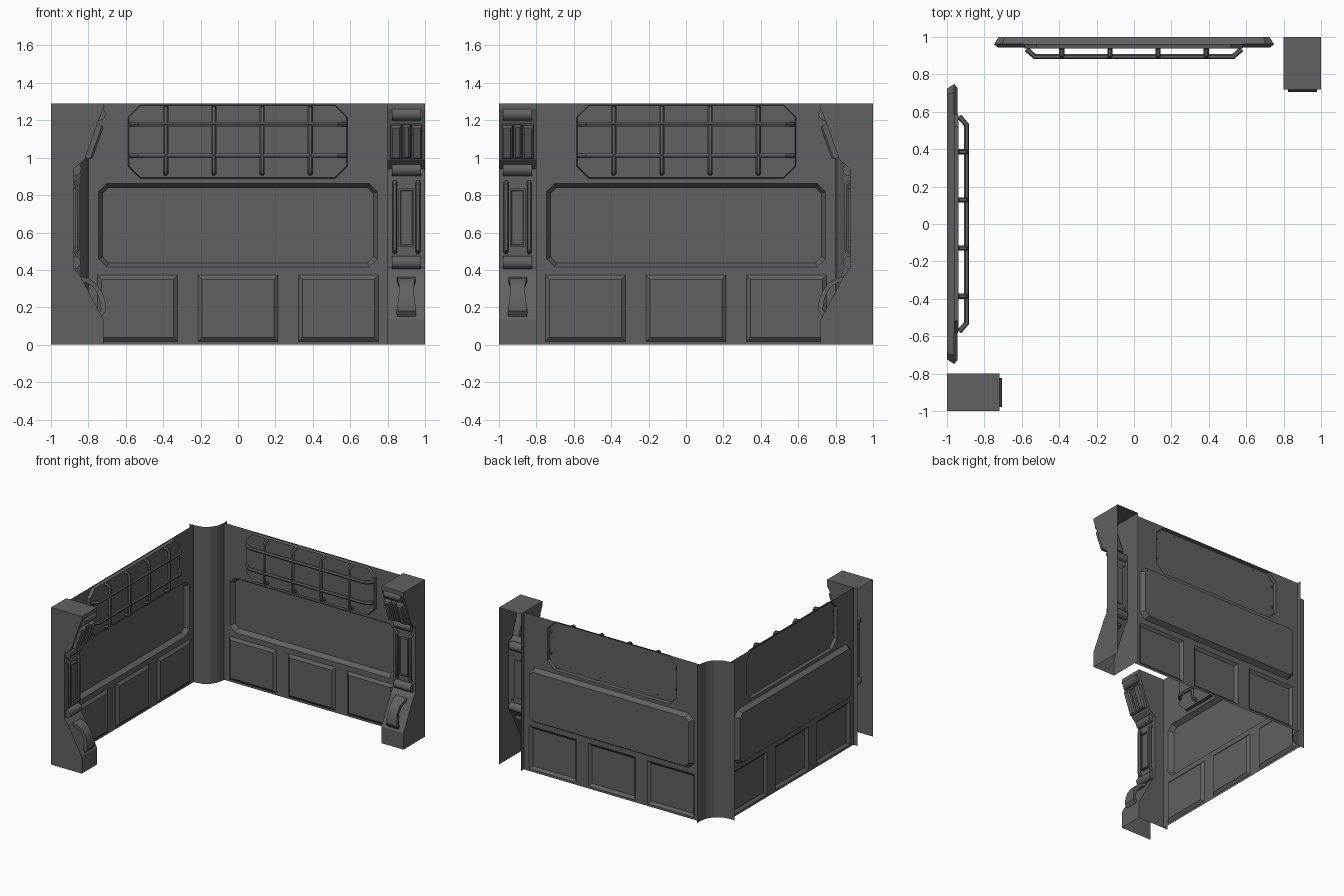
import bpy, bmesh, math
from mathutils import Matrix, Vector

if "Cube" in bpy.data.objects:
    bpy.data.objects.remove(bpy.data.objects["Cube"])

H, W = 1.29, 0.963          # wall height, wall plane distance
SWAP = Matrix(((0, -1, 0, 0), (-1, 0, 0, 0), (0, 0, 1, 0), (0, 0, 0, 1)))
DARK = bpy.data.materials.new("dark_grey")
DARK.diffuse_color = (0.12, 0.12, 0.12, 1)
DARK.use_nodes = True
DARK.node_tree.nodes["Principled BSDF"].inputs["Base Color"].default_value = DARK.diffuse_color


def place(name, me, smooth=False, mirror=True):
    """Link the mesh as part of the back wall, and mirror it onto the left wall."""
    me.materials.clear()
    me.materials.append(DARK)
    if smooth:
        me.shade_smooth()
        me.set_sharp_from_angle(angle=math.radians(32))
    bpy.context.collection.objects.link(bpy.data.objects.new("back_" + name if mirror else name, me))
    if mirror:
        other = me.copy()
        other.transform(SWAP)
        other.flip_normals()
        bpy.context.collection.objects.link(bpy.data.objects.new("left_" + name, other))


def finish(name, bm, smooth=False, mirror=True):
    me = bpy.data.meshes.new(name)
    bm.to_mesh(me)
    bm.free()
    place(name, me, smooth, mirror)


def face_front(bm):
    bmesh.ops.recalc_face_normals(bm, faces=bm.faces)
    if sum(f.normal.y * f.calc_area() for f in bm.faces) > 0:
        bmesh.ops.reverse_faces(bm, faces=bm.faces)


def outline(x0, x1, z0, z1, c=0):
    if c == 0:
        return [(x0, z0), (x1, z0), (x1, z1), (x0, z1)]
    return [(x0 + c, z0), (x1 - c, z0), (x1, z0 + c), (x1, z1 - c),
            (x1 - c, z1), (x0 + c, z1), (x0, z1 - c), (x0, z0 + c)]


def pipe(name, pts, r):
    cu = bpy.data.curves.new(name, 'CURVE')
    cu.dimensions = '3D'
    cu.bevel_depth, cu.bevel_resolution, cu.use_fill_caps = r, 1, True
    sp = cu.splines.new('POLY')
    sp.points.add(len(pts) - 1)
    for p, co in zip(sp.points, pts):
        p.co = (*co, 1)
    ob = bpy.data.objects.new(name, cu)
    bpy.context.collection.objects.link(ob)
    me = bpy.data.meshes.new_from_object(ob.evaluated_get(bpy.context.evaluated_depsgraph_get()))
    bpy.data.objects.remove(ob)
    place(name, me, True)


def block(name, center, size, tilt=0, bevel=0.006, inset=0):
    bm = bmesh.new()
    bmesh.ops.create_cube(bm, size=1, matrix=Matrix.Diagonal((*size, 1)))
    front = min(bm.faces, key=lambda f: f.calc_center_median().y)
    if inset:
        bmesh.ops.inset_region(bm, faces=[front], thickness=inset)
        bmesh.ops.inset_region(bm, faces=[front], thickness=0.004, depth=-0.008)
    else:
        bmesh.ops.bevel(bm, geom=list(front.edges), offset=bevel, segments=1, affect='EDGES')
    bmesh.ops.transform(bm, matrix=Matrix.Translation(center) @ Matrix.Rotation(tilt, 4, 'X'), verts=bm.verts)
    finish(name, bm)


# Wall sheet: sunken window panel, raised boxes and raised upper panel
bm = bmesh.new()


def loop(pts, y):
    vs = [bm.verts.new((x, y, z)) for x, z in pts]
    return vs, [bm.edges.new((vs[i], vs[(i + 1) % len(vs)])) for i in range(len(vs))]


edges = loop(outline(-0.8, 0.8, 0, H), W)[1]
rim = bm.verts[:]
panels = [  # x0, x1, z0, z1, corner cut, then inset and depth
    (-0.747, 0.747, 0.415, 0.863, 0.045, 0.023, 0.037),
    (-0.588, 0.585, 0.89, 1.282, 0.065, 0.004, -0.026)]
panels += [(x - 0.214, x + 0.214, 0.018, 0.372, 0, 0.022, -0.018) for x in (-0.537, 0, 0.537)]
stacks = []
for x0, x1, z0, z1, c, d, dy in panels:
    vs, es = loop(outline(x0, x1, z0, z1, c), W)
    edges += es
    stacks.append((vs, outline(x0 + d, x1 - d, z0 + d, z1 - d, c - 0.586 * d if c else 0), dy))
bmesh.ops.triangle_fill(bm, edges=edges, use_beauty=True, normal=(0, -1, 0))
for vs, inner, dy in stacks:
    nxt = loop(inner, W + dy)[0]
    for i in range(len(vs)):
        j = (i + 1) % len(vs)
        bm.faces.new((vs[i], vs[j], nxt[j], nxt[i]))
    bm.faces.new(nxt)
for a, b in ((rim[0], rim[3]), (rim[1], rim[2])):   # end flanges
    bm.faces.new((a, b, bm.verts.new((b.co.x, 1, b.co.z)), bm.verts.new((a.co.x, 1, a.co.z))))
face_front(bm)
finish("wall", bm)

# Luggage grille of bent rods, ending on the upper panel
for z in (1.01, 1.18):
    pipe("grille_rail", [(-0.575, 0.935, z), (-0.53, 0.895, z), (0.53, 0.895, z), (0.575, 0.935, z)], 0.014)
for x in (-0.386, -0.129, 0.129, 0.386):
    pipe("grille_rod", [(x, 0.937, 0.918), (x, 0.905, 0.922), (x, 0.896, 0.94),
                        (x, 0.896, 1.245), (x, 0.905, 1.263), (x, 0.937, 1.267)], 0.014)

# Inward-rounded corner strip
bm = bmesh.new()
arc = [(-0.95 + 0.15 * math.cos(t), 0.95 - 0.15 * math.sin(t)) for t in
       [i * math.pi / 8 for i in range(5)]]
path = [(-0.8, 1)] + arc + [(-1, 0.8)]
cols = [[bm.verts.new((x, y, z)) for z in (0, H)] for x, y in path]
for p, q in zip(cols, cols[1:]):
    bm.faces.new((p[0], p[1], q[1], q[0]))
face_front(bm)
finish("corner_strip", bm, False, False)

# End pillar: profile (depth, height) between two side plates, open at back and bottom
prof = [(1, H), (0.72, H), (0.72, 1.26), (0.745, 1.2), (0.82, 0.99), (0.878, 0.94),
        (0.878, 0.41), (0.845, 0.37), (0.72, 0.135), (0.72, 0), (1, 0)]
bm = bmesh.new()
sides = [[bm.verts.new((x, y, z)) for y, z in prof] for x in (0.8, 1.0)]
for i in range(len(prof) - 2):
    bm.faces.new((sides[0][i], sides[0][i + 1], sides[1][i + 1], sides[1][i]))
for s in sides:
    bm.faces.new(s)
face_front(bm)
finish("pillar", bm)

# Rounded cross pads at the pillar kinks
for y, z in ((0.742, 1.233), (0.872, 0.937), (0.876, 0.44)):
    bm = bmesh.new()
    bmesh.ops.create_cone(bm, cap_ends=True, segments=12, radius1=0.035, radius2=0.035, depth=0.155,
                          matrix=Matrix.Translation((0.9, y, z)) @ Matrix.Rotation(math.pi / 2, 4, 'Y'))
    finish("pillar_pad", bm, True)

# Slanted blocks under the top pad
tilt = math.atan2(0.075, 0.21)
for x, w, t in ((0.844, 0.058, 0.07), (0.9, 0.044, 0.045), (0.956, 0.058, 0.07)):
    block("slanted_block", (x, 0.782, 1.09), (w, t, 0.19), tilt, 0.01)

# Middle panel with its side rods
block("pillar_panel", (0.9, 0.872, 0.68), (0.082, 0.03, 0.31), 0, 0, 0.013)
for x in (0.838, 0.962):
    pipe("pillar_rod", [(x, 0.878, 0.495), (x, 0.858, 0.51), (x, 0.858, 0.855), (x, 0.878, 0.87)], 0.013)

# Curved grab handle: a band of changing width, given thickness inwards
bm = bmesh.new()
band = [(0.86, 0.365, 0.05), (0.8, 0.356, 0.048), (0.755, 0.325, 0.04), (0.724, 0.277, 0.04),
        (0.709, 0.225, 0.046), (0.708, 0.18, 0.052), (0.73, 0.147, 0.05)]
rows = []
for k in range(len(band)):
    y, z, h = band[k]
    a, b = band[max(k - 1, 0)], band[min(k + 1, len(band) - 1)]
    inward = Vector((0, -(b[1] - a[1]), b[0] - a[0])).normalized() * 0.026
    rows.append([bm.verts.new(Vector((0.9 + s * h, y, z)) + inward * t)
                 for s, t in ((-1, 0), (1, 0), (1, 1), (-1, 1))])
for p, q in zip(rows, rows[1:]):
    for i in range(4):
        j = (i + 1) % 4
        bm.faces.new((p[i], p[j], q[j], q[i]))
bm.faces.new(rows[0])
bm.faces.new(rows[-1])
bmesh.ops.recalc_face_normals(bm, faces=bm.faces)
finish("grab_handle", bm, True)
